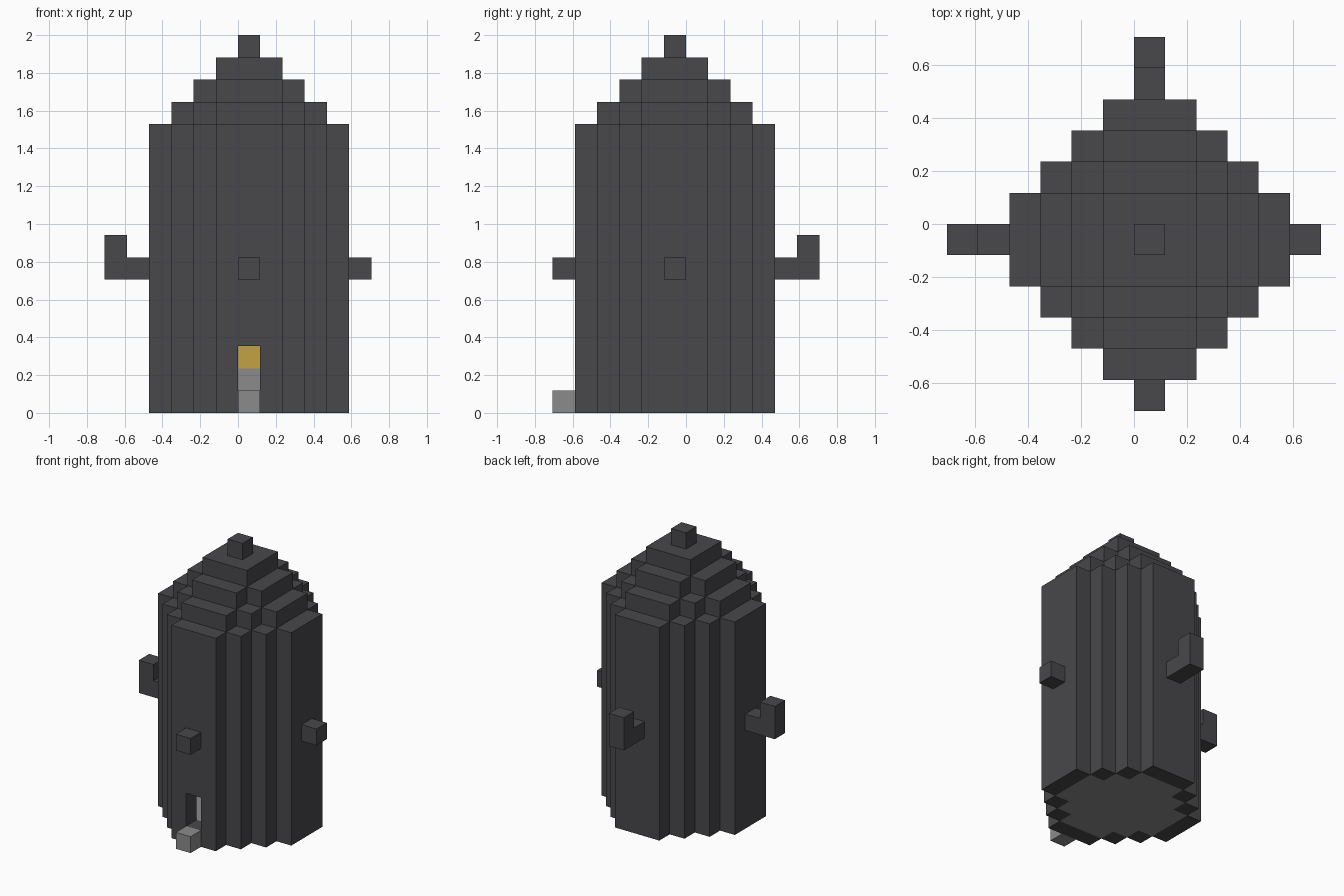
import bpy
import bmesh

U = 2 / 17                      # edge of one block
CX, CY = U / 2, -U / 2          # tower axis

cube = bpy.data.objects.get("Cube")
if cube:
    bpy.data.objects.remove(cube)


def material(name, rgb):
    m = bpy.data.materials.new(name)
    m.use_nodes = True
    m.diffuse_color = (*rgb, 1)
    m.node_tree.nodes["Principled BSDF"].inputs["Base Color"].default_value = (*rgb, 1)
    return m


dark = material("dark brick", (0.065, 0.065, 0.07))
grey = material("grey stone", (0.26, 0.26, 0.26))
gold = material("gold", (0.55, 0.36, 0.06))


def prism(name, outline, z0, z1, mat):
    """Extrude a counter-clockwise outline, in blocks around the tower axis."""
    bm = bmesh.new()
    base = bm.faces.new([bm.verts.new((CX + x * U, CY + y * U, z0 * U)) for x, y in outline])
    top = bmesh.ops.extrude_face_region(bm, geom=[base], use_keep_orig=True)["geom"]
    bmesh.ops.translate(bm, vec=(0, 0, (z1 - z0) * U),
                        verts=[v for v in top if isinstance(v, bmesh.types.BMVert)])
    bmesh.ops.recalc_face_normals(bm, faces=bm.faces[:])
    mesh = bpy.data.meshes.new(name)
    bm.to_mesh(mesh)
    bm.free()
    mesh.materials.append(mat)
    obj = bpy.data.objects.new(name, mesh)
    bpy.context.collection.objects.link(obj)
    return obj


def blocks(name, i0, i1, j0, j1, z0, z1, mat=dark):
    """Box covering block columns i0..i1 and j0..j1 inclusive."""
    a, b, c, d = i0 - 0.5, i1 + 0.5, j0 - 0.5, j1 + 0.5
    return prism(name, [(a, c), (b, c), (b, d), (a, d)], z0, z1, mat)


def stepped_plan(r):
    """Stepped round outline reaching r blocks from the axis block."""
    quarter = []
    for k in range(1, r + 1):
        quarter.append((r + 1.5 - k, k + 0.5))
        if k < r:
            quarter.append((r + 0.5 - k, k + 0.5))
    outline = []
    for _ in range(4):
        outline += quarter
        quarter = [(-y, x) for x, y in quarter]
    return outline


R, WALL_TOP, DOOR_TOP = 4, 13, 3

# Tower walls: flat sides, and stepped columns between them
blocks("left_wall", R, R, -1, 1, 0, WALL_TOP)
blocks("right_wall", -R, -R, -1, 1, 0, WALL_TOP)
blocks("back_wall", -1, 1, R, R, 0, WALL_TOP)
for sx in (-1, 1):
    for sy in (-1, 1):
        for i, j in ((3, 2), (2, 3)):
            blocks("corner_column", sx * i, sx * i, sy * j, sy * j, 0, WALL_TOP)

# Front wall around the doorway
for name, i in (("left_door_jamb", 1), ("right_door_jamb", -1)):
    blocks(name, i, i, -R, -R, 0, WALL_TOP)
blocks("door_sill", 0, 0, -R, -R, 0, 1)
blocks("door_lintel", 0, 0, -R, -R, DOOR_TOP, WALL_TOP)
blocks("door_step", 0, 0, -R - 1, -R - 1, 0, 1, grey)

# Floor, with the treasure on its pedestal
prism("floor", stepped_plan(R - 1), 0, 1, grey)
blocks("pedestal", 0, 0, 0, 0, 1, 2, grey)
blocks("treasure", 0, 0, 0, 0, 2, 3, gold)

# Stepped roof and its finial
for n, r in enumerate((3, 2, 1)):
    prism("roof_tier", stepped_plan(r), WALL_TOP + n, WALL_TOP + n + 1, dark)
blocks("roof_finial", 0, 0, 0, 0, WALL_TOP + 3, WALL_TOP + 4)

# Wall brackets: short at front and left, long and upturned at back and right
blocks("front_bracket", 0, 0, -5, -5, 6, 7)
blocks("left_bracket", 5, 5, 0, 0, 6, 7)
blocks("back_bracket", 0, 0, 5, 5, 6, 7)
blocks("back_bracket_tip", 0, 0, 6, 6, 6, 8)
blocks("right_bracket", -5, -5, 0, 0, 6, 7)
blocks("right_bracket_tip", -6, -6, 0, 0, 6, 8)
